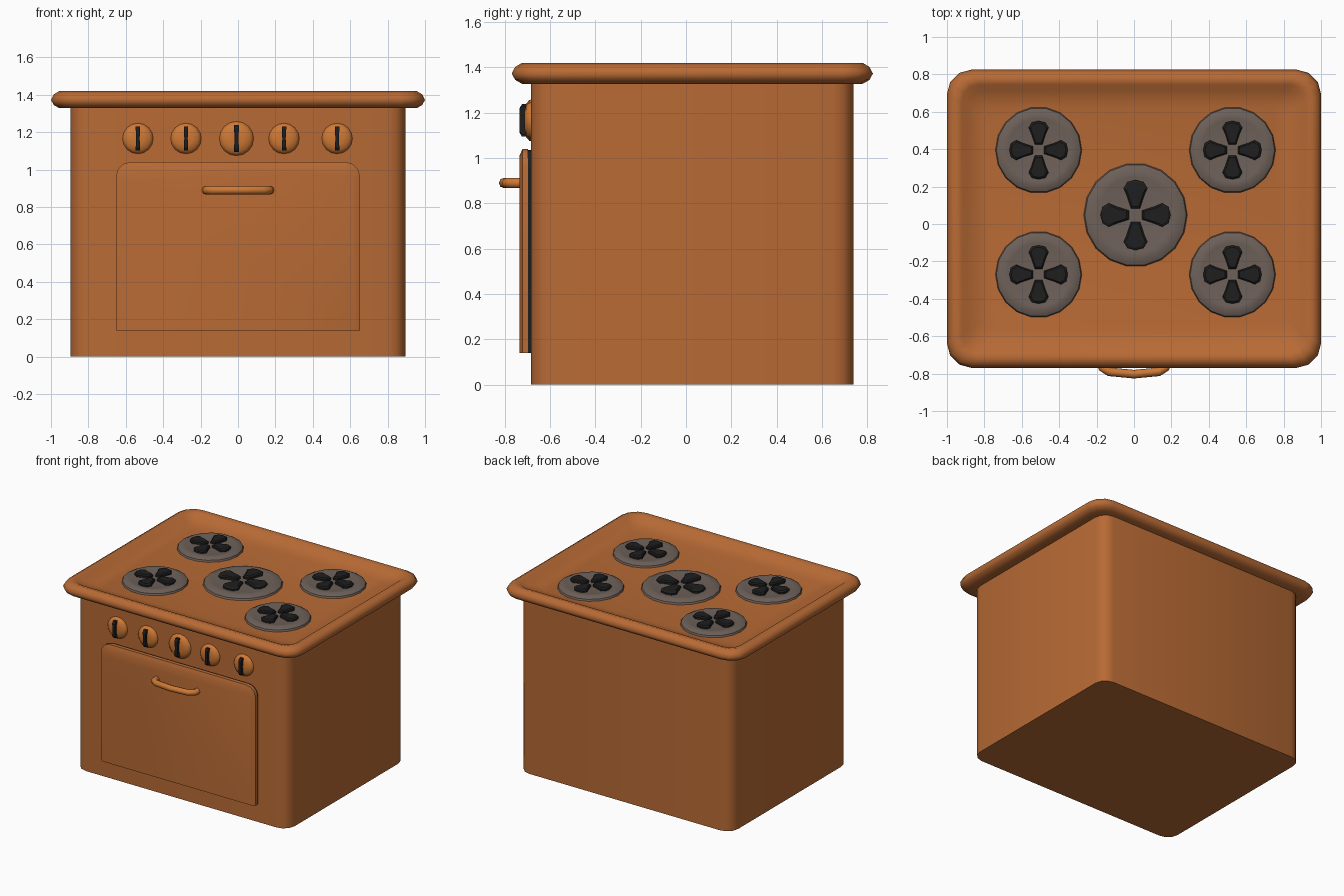
import bpy, bmesh, math
from mathutils import Matrix, Vector

if "Cube" in bpy.data.objects:
    bpy.data.objects.remove(bpy.data.objects["Cube"])


def material(name, rgb):
    m = bpy.data.materials.new(name)
    m.diffuse_color = (*rgb, 1)
    m.use_nodes = True
    m.node_tree.nodes["Principled BSDF"].inputs["Base Color"].default_value = m.diffuse_color
    return m


ORANGE = material("copper_orange", (0.48, 0.145, 0.035))
BRIGHT = material("bright_orange", (0.62, 0.19, 0.035))
GREY = material("warm_grey", (0.155, 0.118, 0.10))
BLACK = material("black", (0.013, 0.013, 0.013))


def loft(name, rings, mat, angle=None, matrix=None):
    """Skin closed rings of equal point count and cap both ends."""
    bm = bmesh.new()
    vs = [[bm.verts.new(p) for p in r] for r in rings]
    n = len(rings[0])
    for a, b in zip(vs, vs[1:]):
        for i in range(n):
            j = (i + 1) % n
            bm.faces.new((a[i], a[j], b[j], b[i]))
    bm.faces.new(vs[0][::-1])
    bm.faces.new(vs[-1])
    bmesh.ops.recalc_face_normals(bm, faces=bm.faces)
    me = bpy.data.meshes.new(name)
    bm.to_mesh(me)
    bm.free()
    me.materials.append(mat)
    ob = bpy.data.objects.new(name, me)
    bpy.context.collection.objects.link(ob)
    if matrix:
        me.transform(matrix)
    if angle:
        bpy.ops.object.select_all(action='DESELECT')
        ob.select_set(True)
        bpy.context.view_layer.objects.active = ob
        bpy.ops.object.shade_smooth_by_angle(angle=math.radians(angle))
    return ob


def rounded(hx, hy, r, z, cy=0.028, seg=3):
    pts = []
    for k, (sx, sy) in enumerate(((1, 1), (-1, 1), (-1, -1), (1, -1))):
        for i in range(seg + 1):
            a = math.pi / 2 * (k + i / seg)
            pts.append((sx * (hx - r) + r * math.cos(a),
                        cy + sy * (hy - r) + r * math.sin(a), z))
    return pts


def circle(r, z, n):
    return [(r * math.cos(2 * math.pi * i / n), r * math.sin(2 * math.pi * i / n), z)
            for i in range(n)]


# Cabinet and hob
loft("cabinet", [rounded(0.895, 0.712, 0.09, 0), rounded(0.895, 0.712, 0.09, 1.34)], ORANGE, 50)
loft("hob_top", [rounded(hx, hx - 0.203, r, z) for hx, r, z in (
    (0.89, 0.09, 1.328), (0.955, 0.11, 1.328), (0.985, 0.12, 1.345), (1.0, 0.13, 1.373),
    (0.985, 0.12, 1.402), (0.955, 0.11, 1.42), (0.92, 0.09, 1.41),
    (0.89, 0.08, 1.385), (0.80, 0.06, 1.365))], ORANGE, 60)


# Burners with four black grate petals each
def burner(x, y, s, tag):
    base = Matrix.Translation((x, y, 1.36)) @ Matrix.Diagonal((s, s, 1, 1))
    loft("burner_" + tag, [circle(r, z, 18) for r, z in (
        (0.233, 0), (0.226, 0.018), (0.195, 0.034), (0.17, 0.03), (0.06, 0.026))],
        GREY, 40, base)
    half = [(0.03, 0.02), (0.085, 0.038), (0.12, 0.053), (0.148, 0.036)]
    outline = [(r, -w) for r, w in half] + [(0.156, 0)] + [(r, w) for r, w in half[::-1]]
    inner = [(0.09 + (r - 0.09) * 0.85, w * 0.8) for r, w in outline]
    for k in range(4):
        rings = [[(px, py, z) for px, py in o]
                 for o, z in ((outline, 0.02), (outline, 0.042), (inner, 0.05))]
        loft(f"grate_petal_{tag}_{k}", rings, BLACK, 30,
             base @ Matrix.Rotation(k * math.pi / 2, 4, 'Z'))


for tag, x, y, s in (("back_left", -0.51, 0.395, 1), ("back_right", 0.526, 0.395, 1),
                     ("front_left", -0.51, -0.27, 1), ("front_right", 0.526, -0.27, 1),
                     ("centre", 0.008, 0.048, 1.2)):
    burner(x, y, s, tag)


# Oven door: rounded upper corners, square lower corners
def door_ring(y, d=0.0):
    hx, top, bot, r = 0.652 - d, 1.04 - d, 0.14, 0.075
    pts = [(-hx, y, bot), (hx, y, bot)]
    for sx, a0 in ((1, 0), (-1, math.pi / 2)):
        for i in range(4):
            a = a0 + math.pi / 6 * i
            pts.append((sx * (hx - r) + r * math.cos(a), y, top - r + r * math.sin(a)))
    return pts


loft("door_seal", [door_ring(-0.67, 0.004), door_ring(-0.70, 0.004)], BLACK)
loft("oven_door", [door_ring(-0.698), door_ring(-0.722), door_ring(-0.735, 0.03)], ORANGE, 40)

# Control knobs with black grips
for i, (x, s) in enumerate(((-0.535, 1), (-0.278, 1), (-0.008, 1.12), (0.246, 1), (0.53, 1))):
    m = (Matrix.Translation((x, -0.68, 1.166)) @ Matrix.Rotation(math.pi / 2, 4, 'X')
         @ Matrix.Diagonal((s, s, 1, 1)))
    loft(f"knob_{i}", [circle(r, z, 16) for r, z in (
        (0.083, 0), (0.08, 0.012), (0.066, 0.026), (0.035, 0.033))], BRIGHT, 50, m)
    grip = [(-0.012, -0.064), (0.012, -0.064), (0.009, 0), (0.012, 0.064),
            (-0.012, 0.064), (-0.009, 0)]
    loft(f"knob_grip_{i}", [[(px, py * k, z) for px, py in grip]
                            for k, z in ((1, 0.015), (1, 0.044), (0.75, 0.055))], BLACK, None, m)

# Door handle: bent bar swept along a short path
path = [Vector(p) for p in ((-0.172, -0.725, 0.89), (-0.168, -0.77, 0.89), (-0.135, -0.79, 0.89),
                            (0, -0.803, 0.89), (0.135, -0.79, 0.89), (0.168, -0.77, 0.89),
                            (0.172, -0.725, 0.89))]
rings = []
for i, p in enumerate(path):
    t = (path[min(i + 1, 6)] - path[max(i - 1, 0)]).normalized()
    side = t.cross(Vector((0, 0, 1)))
    rings.append([p + 0.023 * (side * math.cos(a) + Vector((0, 0, 1)) * math.sin(a))
                  for a in (k * math.pi / 4 for k in range(8))])
loft("door_handle", rings, BRIGHT, 50)
